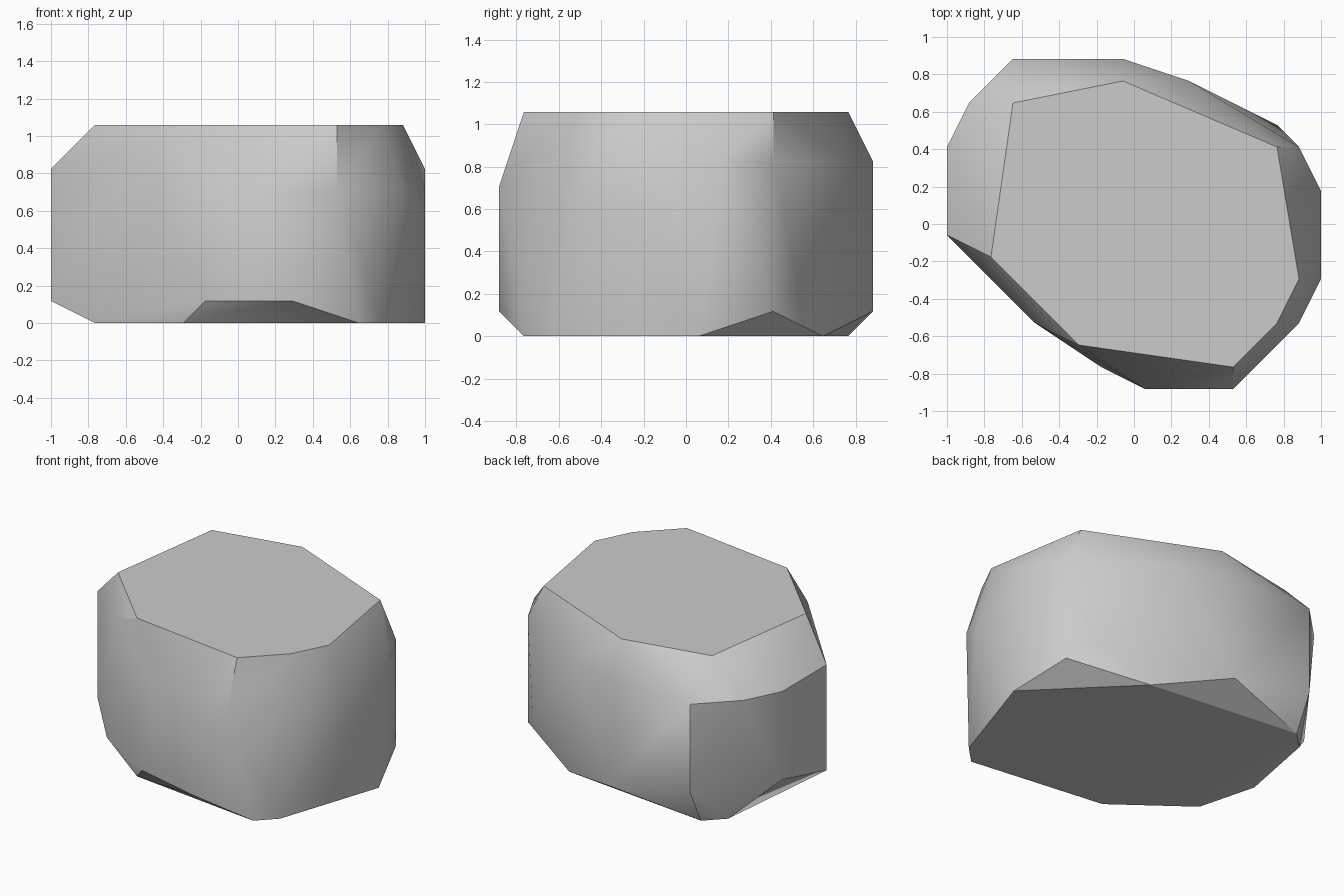
import bpy
import bmesh
import math

# Remove the default object only
cube = bpy.data.objects.get("Cube")
if cube:
    bpy.data.objects.remove(cube, do_unlink=True)

STEP = 1 / 17  # lattice the boulder corners sit on

# Corner outlines of the boulder, one per height level (lattice units)
flat_top = [(-11, 11), (-1, 13), (13, 7), (15, -5),
            (13, -9), (9, -13), (-5, -11), (-13, -3)]
front_notch = [(-9, -9)]
upper_shoulder = [(-11, 15), (-1, 15), (5, 13), (15, 7),
                  (17, 3), (-17, -1), (-17, 7), (-15, 11)]
front_shoulder = [(1, -15), (9, -15), (15, -9)]
side_bulge = [(17, -5)]
back_shoulder = [(-11, 15), (-17, 7), (13, 9)]
lower_shoulder = [(-17, -1), (-3, -13), (5, -15), (15, 7), (-1, 15)]
flat_base = [(11, -13), (13, -11), (17, 1), (7, 11),
             (-11, 13), (-13, 11), (-13, -5), (-5, -11)]

levels = {18: flat_top, 16: front_notch, 14: upper_shoulder,
          12: front_shoulder, 10: side_bulge, 4: back_shoulder,
          2: lower_shoulder, 0: flat_base}


def make_material(name, rgb):
    mat = bpy.data.materials.new(name)
    mat.use_nodes = True
    color = (*rgb, 1)
    mat.diffuse_color = color
    mat.node_tree.nodes["Principled BSDF"].inputs["Base Color"].default_value = color
    return mat


def hull_object(name, outlines, material):
    """Wrap a faceted convex skin around stacked outlines."""
    bm = bmesh.new()
    for height, outline in outlines.items():
        for x, y in outline:
            bm.verts.new((x * STEP, y * STEP, height * STEP))
    result = bmesh.ops.convex_hull(bm, input=bm.verts[:])
    loose = {v for v in result["geom_interior"] + result["geom_unused"]
             if isinstance(v, bmesh.types.BMVert)}
    bmesh.ops.delete(bm, geom=list(loose), context="VERTS")
    # Merge coplanar triangles into clean facets
    bmesh.ops.dissolve_limit(bm, angle_limit=math.radians(1),
                             verts=bm.verts[:], edges=bm.edges[:])
    bmesh.ops.recalc_face_normals(bm, faces=bm.faces[:])
    mesh = bpy.data.meshes.new(name)
    bm.to_mesh(mesh)
    bm.free()
    mesh.materials.append(material)
    obj = bpy.data.objects.new(name, mesh)
    bpy.context.collection.objects.link(obj)
    return obj


# Boulder body, smooth across gentle facets and crisp at strong edges
boulder = hull_object("boulder", levels, make_material("stone grey", (0.6, 0.6, 0.6)))
bpy.ops.object.select_all(action="DESELECT")
boulder.select_set(True)
bpy.context.view_layer.objects.active = boulder
bpy.ops.object.shade_smooth_by_angle(angle=math.radians(30))
